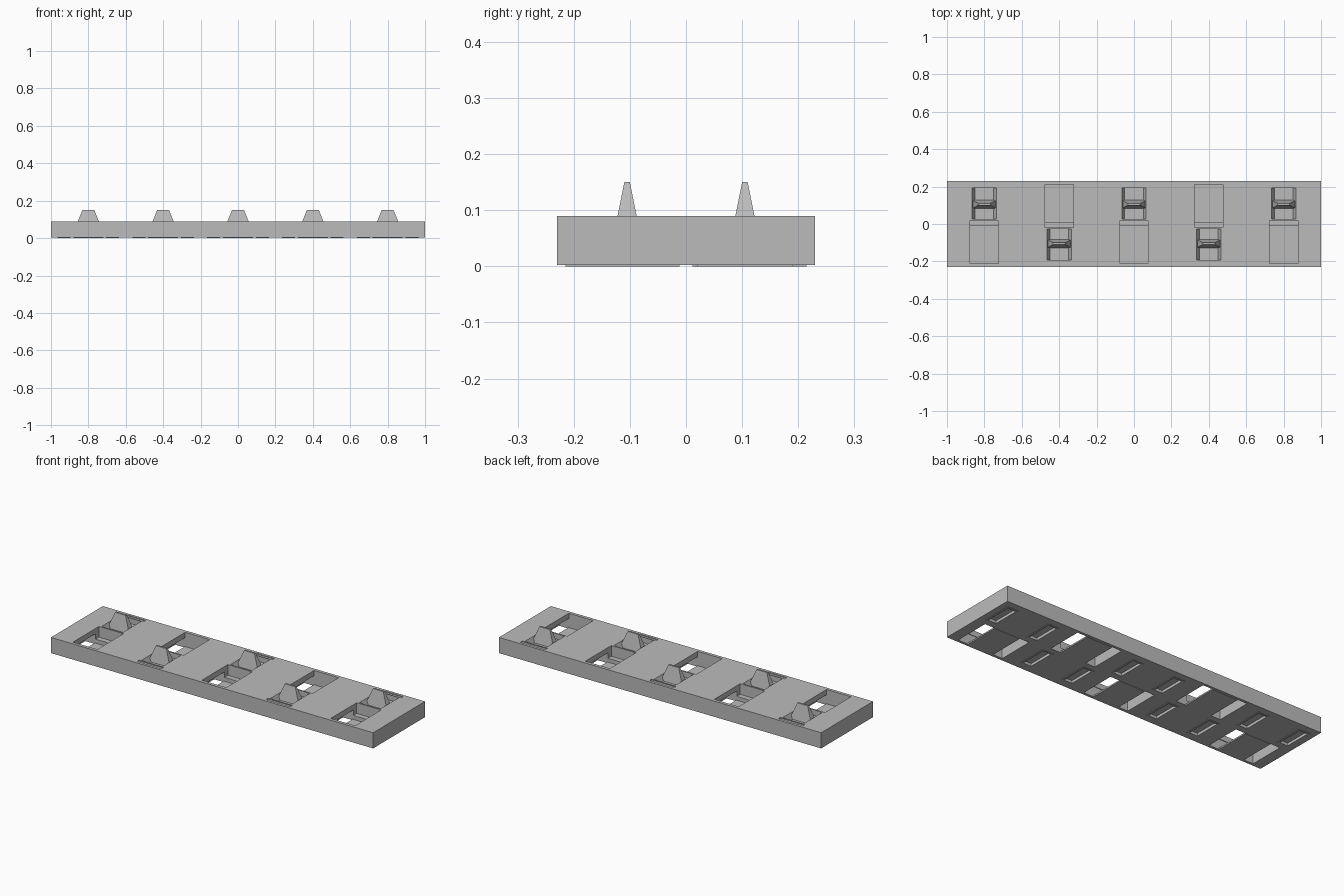
import bpy, bmesh
from mathutils import Vector

if "Cube" in bpy.data.objects:
    bpy.data.objects.remove(bpy.data.objects["Cube"])

grey = bpy.data.materials.new("plain_grey")
grey.use_nodes = True
grey.diffuse_color = (0.5, 0.5, 0.5, 1)
grey.node_tree.nodes["Principled BSDF"].inputs["Base Color"].default_value = (0.5, 0.5, 0.5, 1)


def block(bm, x, y, z, top=None):
    """Box from x, y and z ranges; top = optional (x range, y range) of a tapered upper end."""
    tx, ty = top or (x, y)
    for v in bmesh.ops.create_cube(bm, size=1)["verts"]:
        i, j, k = (int(c > 0) for c in v.co)
        xr, yr = (tx, ty) if k else (x, y)
        v.co = Vector((xr[i], yr[j], z[k]))


def finish(name, bm):
    bmesh.ops.recalc_face_normals(bm, faces=bm.faces)
    mesh = bpy.data.meshes.new(name)
    bm.to_mesh(mesh)
    bm.free()
    mesh.materials.append(grey)
    ob = bpy.data.objects.new(name, mesh)
    bpy.context.collection.objects.link(ob)
    return ob


def around(c, half):
    return (c - half, c + half)


def side(s, a, b):
    """Y range a..b on the tooth side, mirrored when s is negative."""
    return tuple(sorted((s * a, s * b)))


BASE, TOP, FLOOR = 0.002, 0.09, 0.06
stations = [(-0.8, 1), (-0.4, -1), (0, 1), (0.4, -1), (0.8, 1)]

# Long base slab
bm = bmesh.new()
block(bm, (-1, 1), (-0.23, 0.23), (BASE, TOP))
base = finish("base_slab", bm)

# Cutters: upper slots and tooth pits, then lower pockets, ledges and slits
upper, lower = bmesh.new(), bmesh.new()
for x, s in stations:
    block(upper, around(x, 0.076), side(s, -0.212, 0.018), (0.03, 0.12))
    block(upper, around(x, 0.05), side(s, 0.026, 0.192), (FLOOR, TOP + 0.01),
          (around(x, 0.07), side(s, 0.026, 0.192)))
    block(lower, around(x, 0.14), side(s, -0.215, -0.012), (-0.02, FLOOR))
    block(lower, around(x, 0.076), side(s, 0.196, 0.215), (TOP - 0.005, 0.12))
    for d in (-1, 1):
        block(lower, around(x + d * 0.13, 0.025), side(s, 0.03, 0.18), (-0.02, 0.015))

for label, cut in (("upper", upper), ("lower", lower)):
    cutter = finish(label + "_cutter", cut)
    cutter.hide_render = True
    mod = base.modifiers.new(label + "_cut", "BOOLEAN")
    mod.operation = "DIFFERENCE"
    mod.solver = "EXACT"
    mod.object = cutter
    bpy.context.view_layer.objects.active = base
    bpy.ops.object.modifier_apply(modifier=mod.name)
    bpy.data.objects.remove(cutter)

for n, (x, s) in enumerate(stations, 1):
    # Tapered tooth standing in its pit
    bm = bmesh.new()
    block(bm, around(x, 0.07), around(s * 0.105, 0.024), (FLOOR - 0.005, 0.15),
          (around(x, 0.032), around(s * 0.105, 0.005)))
    finish(f"tooth_{n}", bm)

    # Floor panel below the empty half of the slot
    bm = bmesh.new()
    block(bm, around(x, 0.08), side(s, -0.215, -0.012), (0, 0.008))
    finish(f"floor_panel_{n}", bm)

    # Thin raised rims around the slits underneath
    bm = bmesh.new()
    for d in (-1, 1):
        c = x + d * 0.13
        for e in (-1, 1):
            block(bm, around(c + e * 0.03, 0.005), side(s, 0.02, 0.19), (0, BASE))
        for a, b in ((0.02, 0.03), (0.18, 0.19)):
            block(bm, around(c, 0.025), side(s, a, b), (0, BASE))
    finish(f"slit_rims_{n}", bm)
